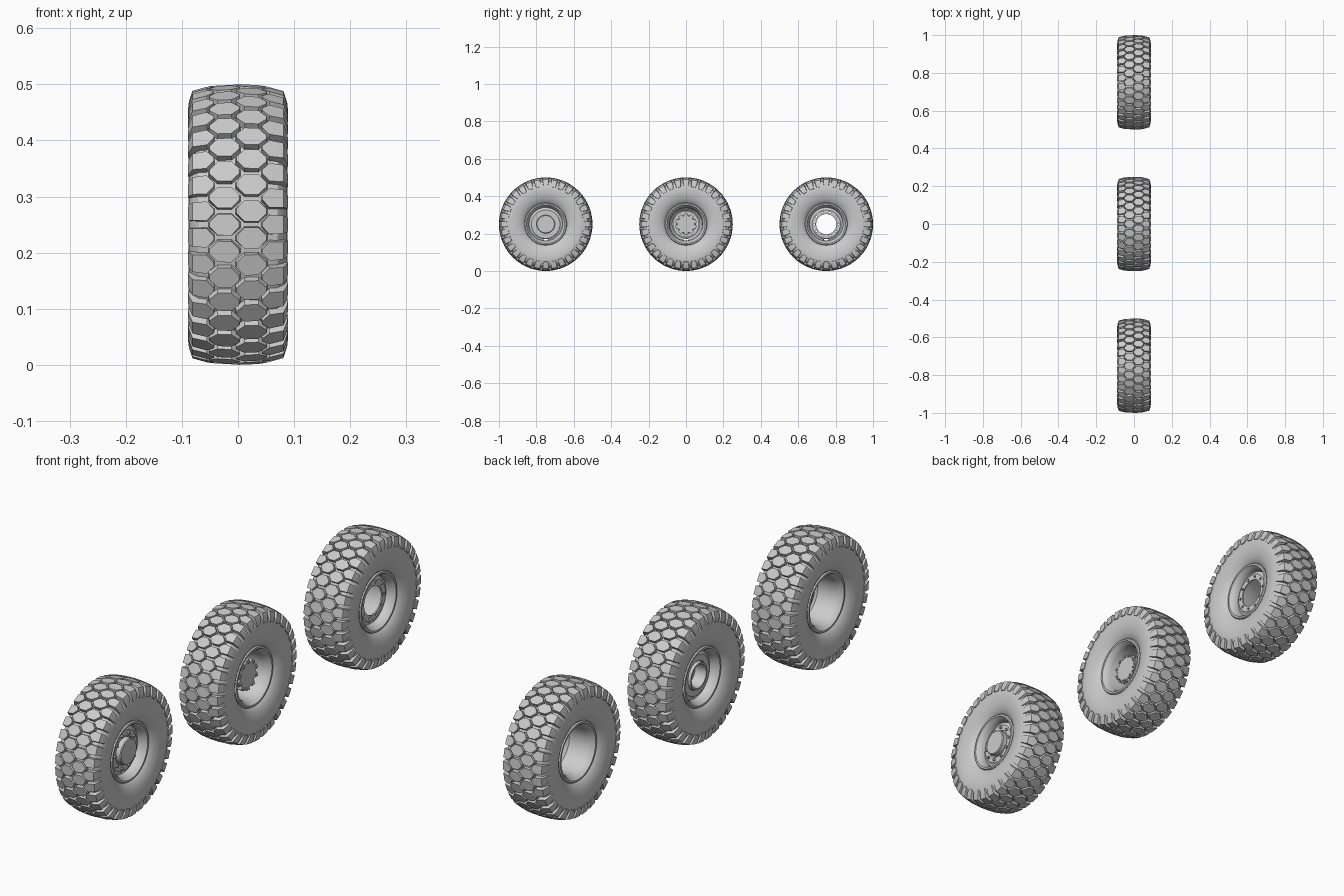
import bpy, bmesh, math
from mathutils import Matrix

if "Cube" in bpy.data.objects:
    bpy.data.objects.remove(bpy.data.objects["Cube"])

N = 32                       # tread pitches around the tyre
PITCH = 2 * math.pi / N


def place(name, bm, y, flip=False, angle=30):
    bmesh.ops.recalc_face_normals(bm, faces=bm.faces[:])
    me = bpy.data.meshes.new(name)
    bm.to_mesh(me)
    bm.free()
    ob = bpy.data.objects.new(name, me)
    bpy.context.collection.objects.link(ob)
    ob.location = (0, y, 0.25)
    if flip:
        ob.rotation_euler.z = math.pi
    bpy.ops.object.select_all(action='DESELECT')
    ob.select_set(True)
    bpy.context.view_layer.objects.active = ob
    bpy.ops.object.shade_smooth_by_angle(angle=math.radians(angle))
    return ob


def polar(x, r, a):
    return (x, r * math.sin(a), r * math.cos(a))


def revolve(bm, profile, seg=64, closed=True):
    """Spin (x, r) points about the x axle; r = 0 collapses to a pole."""
    rings = []
    for x, r in profile:
        if r == 0:
            rings.append([bm.verts.new((x, 0, 0))] * seg)
        else:
            rings.append([bm.verts.new(polar(x, r, 2 * math.pi * i / seg)) for i in range(seg)])
    pairs = list(zip(rings, rings[1:]))
    if closed:
        pairs.append((rings[-1], rings[0]))
    for p, q in pairs:
        for i in range(seg):
            j = (i + 1) % seg
            vs = list(dict.fromkeys((p[i], p[j], q[j], q[i])))
            if len(vs) > 2:
                bm.faces.new(vs)


def block(bm, stations, a, side):
    """Loft a tread block; station = x, r outer, x, r inner, half width (in pitches)."""
    rows = []
    for xo, ro, xi, ri, w in stations:
        h, g = w * PITCH, (w + 0.035) * PITCH
        rows.append([bm.verts.new(polar(side * x, r, a + t)) for x, r, t in
                     ((xi, ri, -g), (xo, ro, -h), (xo, ro, h), (xi, ri, g))])
    for p, q in zip(rows, rows[1:]):
        for k in range(4):
            bm.faces.new((p[k], p[(k + 1) % 4], q[(k + 1) % 4], q[k]))
    bm.faces.new(rows[0])
    bm.faces.new(rows[-1])


# half of the tyre casing, from crown to bead
CASING = [(0, .237), (.04, .2355), (.07, .228), (.08, .218), (.086, .205), (.0885, .19),
          (.088, .172), (.085, .152), (.079, .133), (.071, .119), (.064, .112), (.055, .107)]
HEX = [(-.003, .25, -.005, .234, .08), (.012, .2497, .011, .234, .39),
       (.036, .2485, .037, .232, .39), (.051, .2465, .053, .23, .08)]
LUG = [(.043, .2475, .041, .231, .07), (.056, .2455, .055, .229, .36),
       (.081, .2385, .072, .222, .34), (.0875, .219, .08, .212, .33),
       (.0895, .202, .084, .2, .27)]
RIM = [(.058, .108), (.066, .113), (.071, .110), (.071, .103), (.066, .100), (.060, .095),
       (.050, .091), (.038, .089), (.040, .082), (.046, .076), (.046, .054), (.041, .054),
       (.041, .074), (.034, .079), (.028, .086), (-.045, .089), (-.060, .095), (-.066, .100),
       (-.071, .103), (-.071, .110), (-.066, .113), (-.058, .108), (-.048, .096), (.048, .096)]


def make_tyre(label, y):
    bm = bmesh.new()
    revolve(bm, [(-x, r) for x, r in CASING[:0:-1]] + CASING, 96)
    place(label + "_tyre_casing", bm, y)
    bm = bmesh.new()
    for i in range(N):
        for side in (1, -1):
            a = (i + (0.5 if side > 0 else 0)) * PITCH
            block(bm, HEX, a, side)
            block(bm, LUG, a + PITCH / 2, side)
    place(label + "_tyre_tread", bm, y, angle=12)


def cylinder(bm, x0, x1, r, seg, y=0, z=0):
    mat = Matrix.Translation(((x0 + x1) / 2, y, z)) @ Matrix.Rotation(math.pi / 2, 4, 'Y')
    bmesh.ops.create_cone(bm, cap_ends=True, segments=seg, radius1=r, radius2=r,
                          depth=abs(x1 - x0), matrix=mat)


def bolt_ring(bm, x0, x1, ring, r, count=10, seg=6):
    for i in range(count):
        _, py, pz = polar(0, ring, 2 * math.pi * (i + .5) / count)
        cylinder(bm, x0, x1, r, seg, py, pz)


def make_rim(label, y, flip=False, bolt_holes=False):
    bm = bmesh.new()
    revolve(bm, RIM)
    rim = place(label + "_rim", bm, y, flip)
    # valve opening at the bottom, plus empty stud holes on the spare
    bm = bmesh.new()
    for dy in (-.012, 0, .012):
        bolt = Matrix.Diagonal((.06, .0125, .008, 1))
        if dy == 0:
            bmesh.ops.create_cube(bm, size=1, matrix=Matrix.Translation((.045, 0, -.082))
                                  @ Matrix.Diagonal((.06, .026, .008, 1)))
    if bolt_holes:
        bolt_ring(bm, .03, .06, .065, .005, seg=12)
    cutter = place("hole_cutter", bm, y, flip)
    cutter.hide_render = True
    mod = rim.modifiers.new("holes", 'BOOLEAN')
    mod.operation, mod.solver, mod.object = 'DIFFERENCE', 'EXACT', cutter
    bpy.context.view_layer.objects.active = rim
    bpy.ops.object.modifier_apply(modifier=mod.name)
    bpy.data.objects.remove(cutter)


for label, y in (("front", -.75), ("rear", 0), ("spare", .75)):
    make_tyre(label, y)
    make_rim(label, y, flip=label == "rear", bolt_holes=label == "spare")

# front hub: capped drum through the rim centre, with wheel nuts
bm = bmesh.new()
revolve(bm, [(.064, 0), (.064, .046), (.061, .049), (.041, .049), (.041, .070),
             (.030, .070), (.026, .060), (.026, 0)], closed=False)
place("front_hub", bm, -.75)
bm = bmesh.new()
bolt_ring(bm, .044, .054, .065, .0055)
place("front_wheel_nuts", bm, -.75)

# rear hub: hollow on the inner side, lobed drive flange on the outer side
bm = bmesh.new()
revolve(bm, [(.030, 0), (.030, .046), (-.030, .050), (-.030, .070), (-.041, .070),
             (-.041, .052), (-.055, .050), (-.055, .044), (-.010, .040), (-.010, 0)], closed=False)
place("rear_hub", bm, 0)
bm = bmesh.new()
outline = []
for i in range(10):
    for t, r in ((-.42, .046), (-.24, .058), (.24, .058), (.42, .046)):
        outline.append((2 * math.pi * (i + t) / 10, r))
ends = [[bm.verts.new(polar(x, r, a)) for a, r in outline] for x in (.026, .042)]
for ring in ends:
    bm.faces.new(ring)
for i in range(len(outline)):
    j = (i + 1) % len(outline)
    bm.faces.new((ends[0][i], ends[0][j], ends[1][j], ends[1][i]))
place("rear_drive_flange", bm, 0)
bm = bmesh.new()
for i in range(10):
    _, py, pz = polar(0, .051, 2 * math.pi * i / 10)
    cylinder(bm, .040, .048, .0045, 6, py, pz)
bolt_ring(bm, -.031, -.022, .065, .0055)
place("rear_wheel_nuts", bm, 0)
